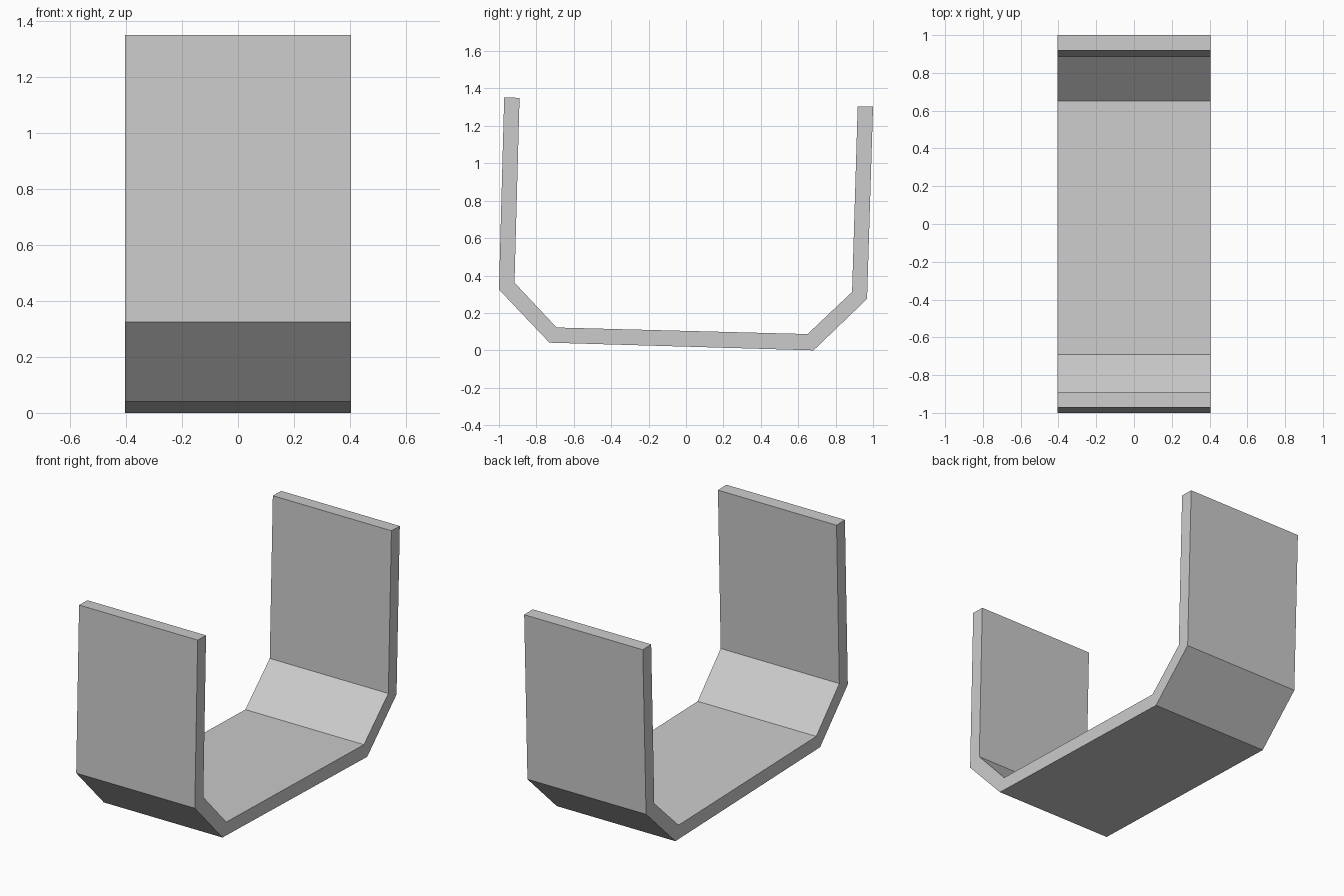
import bpy, bmesh

if "Cube" in bpy.data.objects:
    bpy.data.objects.remove(bpy.data.objects["Cube"])

HALF_WIDTH = 0.405

# Side profile (y, z): outer edge front to back, then inner edge back to front
profile = [
    (-0.972, 1.352), (-1.0, 0.325), (-0.73, 0.041), (0.682, 0.0),
    (0.968, 0.275), (1.0, 1.303),
    (0.918, 1.305), (0.888, 0.312), (0.65, 0.087), (-0.692, 0.122),
    (-0.917, 0.362), (-0.89, 1.35),
]

# Bent strap: profile face extruded across the width
bm = bmesh.new()
face = bm.faces.new([bm.verts.new((-HALF_WIDTH, y, z)) for y, z in profile])
result = bmesh.ops.extrude_face_region(bm, geom=[face], use_keep_orig=True)
moved = [v for v in result["geom"] if isinstance(v, bmesh.types.BMVert)]
bmesh.ops.translate(bm, verts=moved, vec=(2 * HALF_WIDTH, 0, 0))
bmesh.ops.recalc_face_normals(bm, faces=bm.faces)

mesh = bpy.data.meshes.new("bent_bracket")
bm.to_mesh(mesh)
bm.free()
bpy.context.collection.objects.link(bpy.data.objects.new("bent_bracket", mesh))
